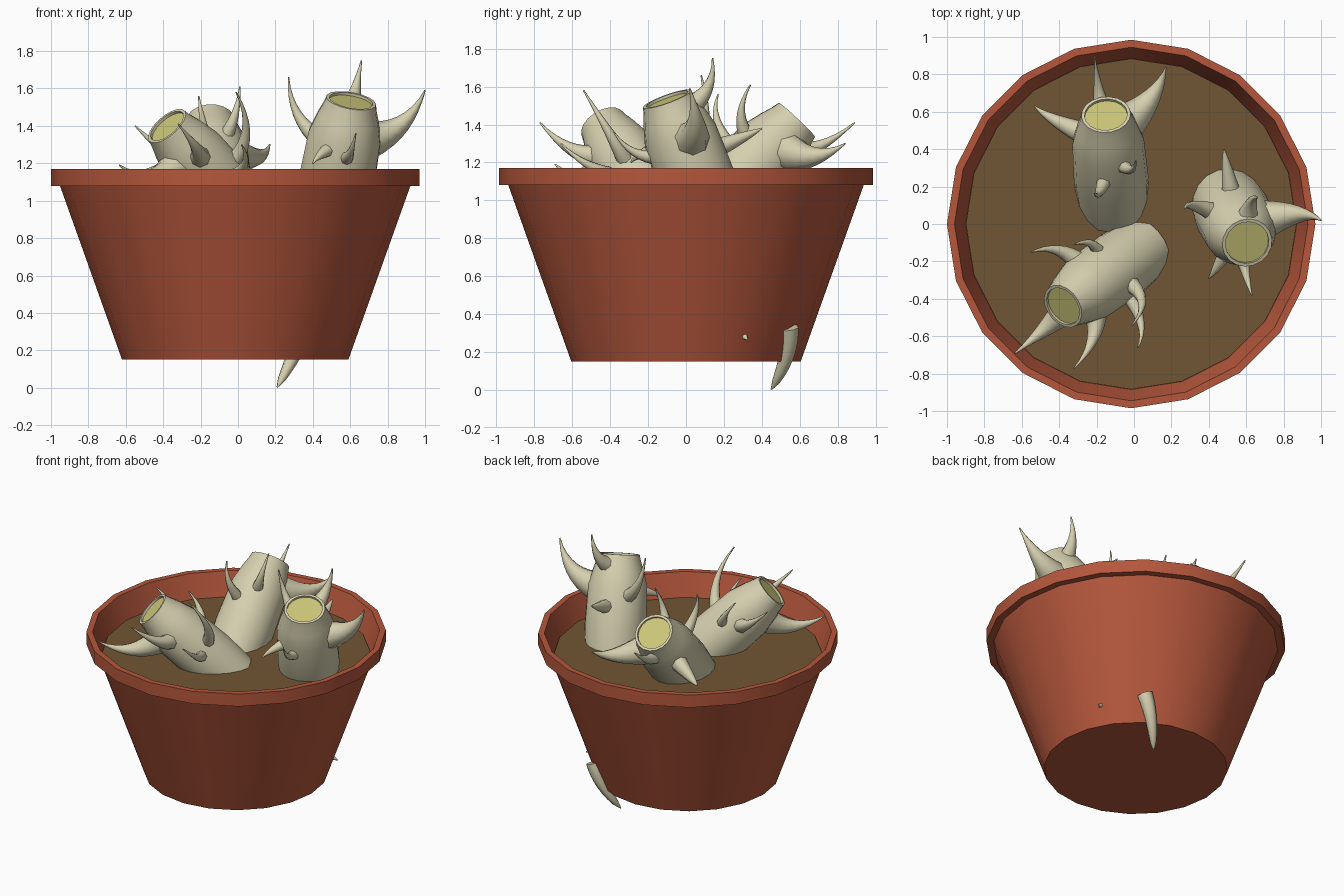
import bpy, bmesh, math
from mathutils import Vector

if "Cube" in bpy.data.objects:
    bpy.data.objects.remove(bpy.data.objects["Cube"])


def material(name, rgb):
    m = bpy.data.materials.new(name)
    m.diffuse_color = (*rgb, 1)
    m.use_nodes = True
    m.node_tree.nodes["Principled BSDF"].inputs["Base Color"].default_value = m.diffuse_color
    return m


CLAY = material("clay", (0.46, 0.095, 0.045))
SOIL = material("soil", (0.165, 0.092, 0.035))
BARK = material("pale_bark", (0.67, 0.63, 0.43))
PITH = material("pith", (0.60, 0.57, 0.19))


def finish(bm, name, mats, angle=40):
    bmesh.ops.recalc_face_normals(bm, faces=bm.faces)
    me = bpy.data.meshes.new(name)
    bm.to_mesh(me)
    bm.free()
    for m in mats:
        me.materials.append(m)
    ob = bpy.data.objects.new(name, me)
    bpy.context.collection.objects.link(ob)
    bpy.ops.object.select_all(action='DESELECT')
    ob.select_set(True)
    bpy.context.view_layer.objects.active = ob
    bpy.ops.object.shade_smooth_by_angle(angle=math.radians(angle))


def circle(n, r):
    return [Vector((r * math.cos(2 * math.pi * k / n), r * math.sin(2 * math.pi * k / n), 0))
            for k in range(n)]


def bridge(bm, a, b):
    n = len(a)
    for i in range(n):
        bm.faces.new((a[i], a[(i + 1) % n], b[(i + 1) % n], b[i]))


def lathe(name, profile, mat):
    """20-sided turned shape, closed at both ends."""
    bm = bmesh.new()
    rings = [[bm.verts.new(p + Vector((-0.015, 0, z))) for p in circle(20, r)]
             for r, z in profile]
    for a, b in zip(rings, rings[1:]):
        bridge(bm, a, b)
    bm.faces.new(rings[0])
    bm.faces.new(rings[-1])
    finish(bm, name, [mat], 30)


def tube(bm, pts, radii, n):
    """Rings along a path, turned with the path without twisting."""
    last = len(pts) - 1
    rings, t0, q = [], None, None
    for i, (p, r) in enumerate(zip(pts, radii)):
        t = (pts[min(i + 1, last)] - pts[max(i - 1, 0)]).normalized()
        q = t.to_track_quat('Z', 'Y') if t0 is None else t0.rotation_difference(t) @ q
        t0 = t
        rings.append([bm.verts.new(p + q @ c) for c in circle(n, r)])
    for a, b in zip(rings, rings[1:]):
        bridge(bm, a, b)
    bm.faces.new(rings[0])
    return rings


def thorn(name, a, b, c, r, power=1.25):
    """Curved, flared thorn from a, bent by b, to the tip c."""
    ts = [i / 8 for i in range(9)]
    pts = [a * (1 - t) ** 2 + b * 2 * t * (1 - t) + c * t * t for t in ts]
    bm = bmesh.new()
    rings = tube(bm, pts, [r * (1 - t) ** power + 0.004 for t in ts], 8)
    bm.faces.new(rings[-1])
    finish(bm, name, [BARK], 60)


def stump(name, base, top, radius, thorns):
    """Cut stem with narrowing neck, sunken pith disc and thorns growing outwards."""
    base, top = Vector(base), Vector(top)
    axis = (top - base).normalized()
    neck = [(0, 0.92), (0.3, 1), (0.7, 0.96), (0.85, 0.82), (0.94, 0.71), (1, 0.66)]
    bm = bmesh.new()
    rings = tube(bm, [base.lerp(top, t) for t, _ in neck], [radius * s for _, s in neck], 18)
    lip = [bm.verts.new(top + (v.co - top) * 0.87) for v in rings[-1]]
    disc = [bm.verts.new(v.co - axis * 0.015) for v in lip]
    bridge(bm, rings[-1], lip)
    bridge(bm, lip, disc)
    bm.faces.new(disc).material_index = 1
    finish(bm, name, [BARK, PITH], 45)
    for i, (t, tip, r) in enumerate(thorns):
        foot, tip = base.lerp(top, t), Vector(tip)
        side = tip - foot
        side = (side - axis * side.dot(axis)).normalized()
        start = foot + side * radius * (0.7 if t < 0.8 else 0.45)
        d = tip - start
        along = axis * d.dot(axis)
        thorn(f"{name}_thorn_{i + 1}", start, start + (d - along) * 0.8 + along * 0.2, tip, r)


# Pot with thick rim, and the soil in it
lathe("pot", [(0.605, 0.15), (0.937, 1.08), (0.985, 1.08), (0.985, 1.17),
              (0.945, 1.17), (0.885, 1.0)], CLAY)
lathe("soil", [(0.87, 0.96), (0.884, 1.01)], SOIL)

# Three leaning stumps; each thorn is height along the stem, tip, thickness
stump("right_stump", (0.49, 0.13, 0.9), (0.605, -0.1, 1.535), 0.205, [
    (0.68, (1.0, 0.02, 1.59), 0.1),
    (0.88, (0.66, 0.14, 1.75), 0.06),
    (0.6, (0.27, 0.08, 1.66), 0.05),
    (0.5, (0.48, 0.4, 1.38), 0.05),
    (0.65, (0.4, -0.29, 1.2), 0.04),
    (0.6, (0.63, -0.38, 1.36), 0.04)])
stump("back_stump", (-0.11, 0.09, 0.9), (-0.15, 0.585, 1.425), 0.2, [
    (0.78, (0.17, 0.84, 1.3), 0.1),
    (0.82, (-0.21, 0.89, 1.41), 0.06),
    (0.7, (-0.53, 0.63, 1.16), 0.06),
    (0.65, (0.01, 0.34, 1.61), 0.04),
    (0.52, (-0.21, 0.17, 1.56), 0.04)])
stump("left_stump", (0.05, -0.13, 0.9), (-0.38, -0.44, 1.4), 0.19, [
    (0.75, (-0.635, -0.69, 1.19), 0.09),
    (0.72, (-0.32, -0.77, 1.41), 0.06),
    (0.62, (-0.55, -0.15, 1.4), 0.055),
    (0.45, (-0.01, -0.54, 1.58), 0.045),
    (0.42, (0.02, -0.66, 1.3), 0.04),
    (0.5, (-0.32, -0.11, 1.42), 0.04)])

# Root tips poking out through the pot
thorn("root_tip", Vector((0.36, 0.54, 0.33)), Vector((0.31, 0.56, 0.18)),
      Vector((0.21, 0.45, 0.003)), 0.05, 0.5)
thorn("small_root_tip", Vector((0.49, 0.28, 0.31)), Vector((0.53, 0.3, 0.29)),
      Vector((0.575, 0.325, 0.265)), 0.05)
